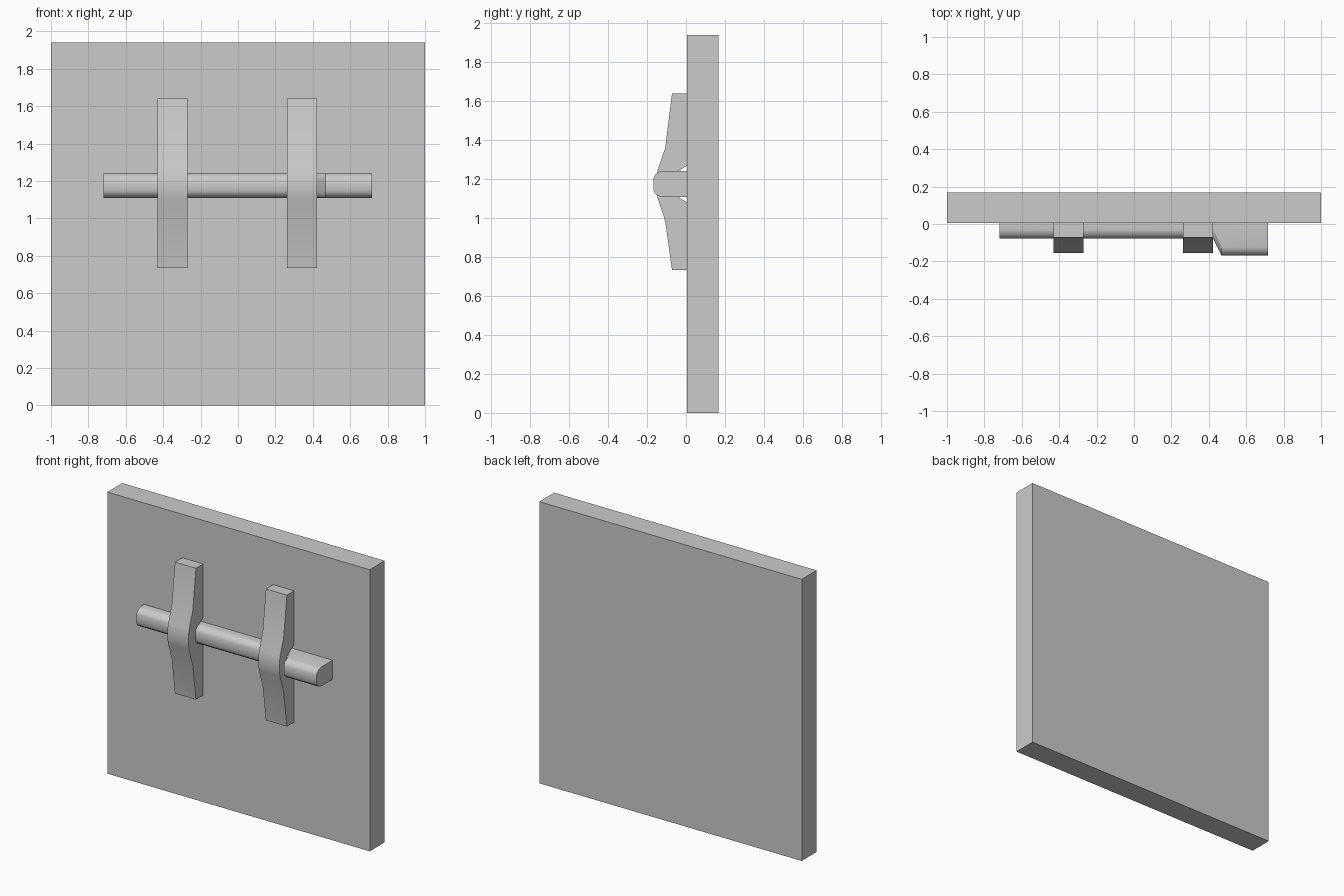
import bpy, bmesh

if "Cube" in bpy.data.objects:
    bpy.data.objects.remove(bpy.data.objects["Cube"])


def loft(name, sections, smooth=True):
    """Join equal-length loops of points into a closed solid."""
    bm = bmesh.new()
    rings = [[bm.verts.new(p) for p in sec] for sec in sections]
    n = len(rings[0])
    for a, b in zip(rings, rings[1:]):
        for i in range(n):
            j = (i + 1) % n
            bm.faces.new((a[i], a[j], b[j], b[i]))
    bm.faces.new(rings[0])
    bm.faces.new(rings[-1])
    bmesh.ops.recalc_face_normals(bm, faces=bm.faces)
    mesh = bpy.data.meshes.new(name)
    bm.to_mesh(mesh)
    bm.free()
    obj = bpy.data.objects.new(name, mesh)
    bpy.context.collection.objects.link(obj)
    if smooth:
        bpy.ops.object.select_all(action='DESELECT')
        bpy.context.view_layer.objects.active = obj
        obj.select_set(True)
        bpy.ops.object.shade_smooth_by_angle(angle=0.5)
    return obj


WALL = 0.006   # front face of the panel
MID = 1.175    # height of the bolt axis

# Back panel
rect = [(-1, 0), (1, 0), (1, 1.94), (-1, 1.94)]
loft("back_panel", [[(x, y, z) for x, z in rect] for y in (WALL, 0.168)], smooth=False)

# Bolt: rounded front, thin shaft stepping out to a deeper handle
upper = [(0.044, 0.066), (0.027, 0.061), (0.009, 0.048), (0.0, 0.030)]
front = upper + [(d, -h) for d, h in reversed(upper)]


def bolt_section(x, depth):
    pts = [(WALL, 0.066)] + [(depth + d, h) for d, h in front] + [(WALL, -0.066)]
    return [(x, y, MID + h) for y, h in pts]


loft("sliding_bolt", [bolt_section(-0.72, -0.077), bolt_section(0.422, -0.077),
                      bolt_section(0.467, -0.168), bolt_section(0.717, -0.168)])

# Two brackets: bent straps arching over the bolt
strap = [(WALL, 1.64), (-0.072, 1.64), (-0.107, 1.36), (-0.146, 1.245),
         (-0.154, 1.205), (-0.154, 1.145), (-0.146, 1.105), (-0.107, 0.985),
         (-0.072, 0.735), (WALL, 0.735),
         (WALL, 1.08), (-0.04, 1.108), (-0.078, 1.14),
         (-0.078, 1.21), (-0.04, 1.242), (WALL, 1.27)]
for side, x in (("left", -0.43), ("right", 0.263)):
    loft(side + "_bracket", [[(px, y, z) for y, z in strap] for px in (x, x + 0.16)])
